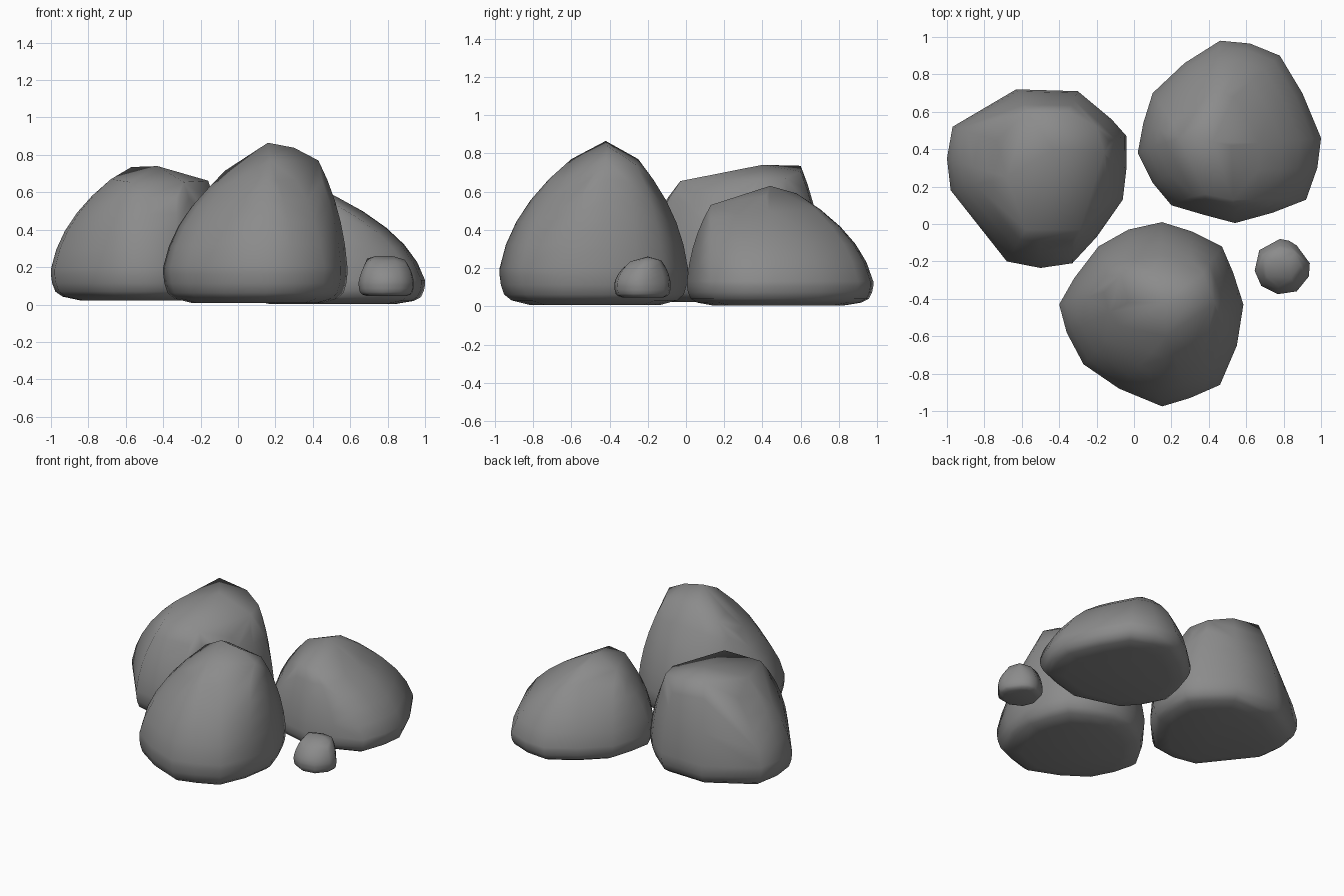
import bpy, bmesh
from mathutils import Vector
from mathutils.geometry import intersect_point_line

if "Cube" in bpy.data.objects:
    bpy.data.objects.remove(bpy.data.objects["Cube"])

stone = bpy.data.materials.new("dark_stone")
stone.diffuse_color = (0.26, 0.26, 0.26, 1)
stone.use_nodes = True
stone.node_tree.nodes["Principled BSDF"].inputs["Base Color"].default_value = stone.diffuse_color


def nearest_on_crest(p, crest):
    # closest point (in plan) on the closed crest polygon, with its height
    best = None
    for a, b in zip(crest, crest[1:] + crest[:1]):
        a, b = Vector(a), Vector(b)
        _, f = intersect_point_line(p, a.xy, b.xy)
        q = a.lerp(b, min(1, max(0, f)))
        d = (q.xy - p).length
        if best is None or d < best[0]:
            best = (d, q)
    return best[1]


def rock(name, outline, crest, peaks, floor, waist):
    bm = bmesh.new()
    pts = [Vector(p) for p in crest + peaks]
    centre = sum((Vector(p) for p in outline), Vector((0, 0))) / len(outline)
    lip = waist - floor
    for o in outline:
        o = Vector(o)
        # rounded underside
        for s, f in ((0.7, 0), (0.88, 0.12), (0.955, 0.28), (0.988, 0.55), (1, 0.8)):
            q = centre.lerp(o, s)
            pts.append(Vector((q.x, q.y, floor + lip * f)))
        # bulging flank up to the crest
        b = Vector((o.x, o.y, waist))
        t = nearest_on_crest(o, crest)
        d = t - b
        c = b + Vector((d.x * 0.15, d.y * 0.15, d.z * 0.55))
        for k in range(5):
            u = k / 5
            pts.append(b * (1 - u) ** 2 + c * 2 * u * (1 - u) + t * u * u)
    for p in pts:
        bm.verts.new(p)
    res = bmesh.ops.convex_hull(bm, input=bm.verts)
    junk = {v for v in res["geom_interior"] + res["geom_unused"]
            if isinstance(v, bmesh.types.BMVert)}
    bmesh.ops.delete(bm, geom=list(junk), context='VERTS')
    bmesh.ops.recalc_face_normals(bm, faces=bm.faces)
    me = bpy.data.meshes.new(name)
    bm.to_mesh(me)
    bm.free()
    me.shade_smooth()
    me.materials.append(stone)
    ob = bpy.data.objects.new(name, me)
    bpy.context.collection.objects.link(ob)


# broad flat-topped boulder, back left
rock("left_boulder",
     [(-.63, .72), (-.3, .71), (-.12, .56), (-.04, .47), (-.04, .3), (-.06, .13),
      (-.2, -.07), (-.33, -.21), (-.5, -.235), (-.68, -.2), (-.86, .03),
      (-.98, .18), (-1, .35), (-.97, .52)],
     [(-.57, .6, .735), (-.35, .6, .705), (-.2, .52, .67), (-.16, .38, .662),
      (-.29, -.03, .655), (-.58, -.03, .655), (-.68, .25, .67)],
     [(-.43, .4, .74)], .022, .19)

# low sloping boulder, back right
rock("right_boulder",
     [(.46, .98), (.62, .965), (.78, .9), (.9, .7), (1, .46), (.98, .3), (.92, .13),
      (.74, .06), (.54, .005), (.37, .05), (.2, .1), (.1, .22), (.02, .38),
      (.05, .54), (.1, .7), (.27, .86)],
     [(.42, .58, .59), (.52, .42, .58), (.53, .13, .53), (.38, .16, .53), (.24, .46, .56)],
     [(.42, .44, .63)], .004, .13)

# tall peaked boulder, front
rock("front_boulder",
     [(.15, .01), (.31, -.04), (.47, -.12), (.53, -.26), (.585, -.43), (.55, -.65),
      (.46, -.86), (.3, -.93), (.15, -.975), (-.08, -.88), (-.27, -.75),
      (-.36, -.58), (-.4, -.43), (-.32, -.29), (-.19, -.12), (-.03, -.03)],
     [(.1, -.25, .77), (.37, -.26, .74), (.43, -.42, .77), (.17, -.6, .77),
      (-.03, -.42, .715), (-.07, -.27, .715)],
     [(.16, -.42, .865), (.3, -.41, .838)], .008, .2)

# small pebble
rock("pebble",
     [(.78, -.08), (.83, -.09), (.87, -.115), (.94, -.21), (.935, -.28), (.87, -.36),
      (.77, -.375), (.68, -.33), (.645, -.25), (.67, -.14)],
     [(.69, -.17, .245), (.78, -.13, .24), (.86, -.15, .245), (.89, -.22, .24),
      (.84, -.29, .235), (.71, -.28, .235)],
     [(.74, -.2, .26), (.83, -.2, .258)], .045, .12)
